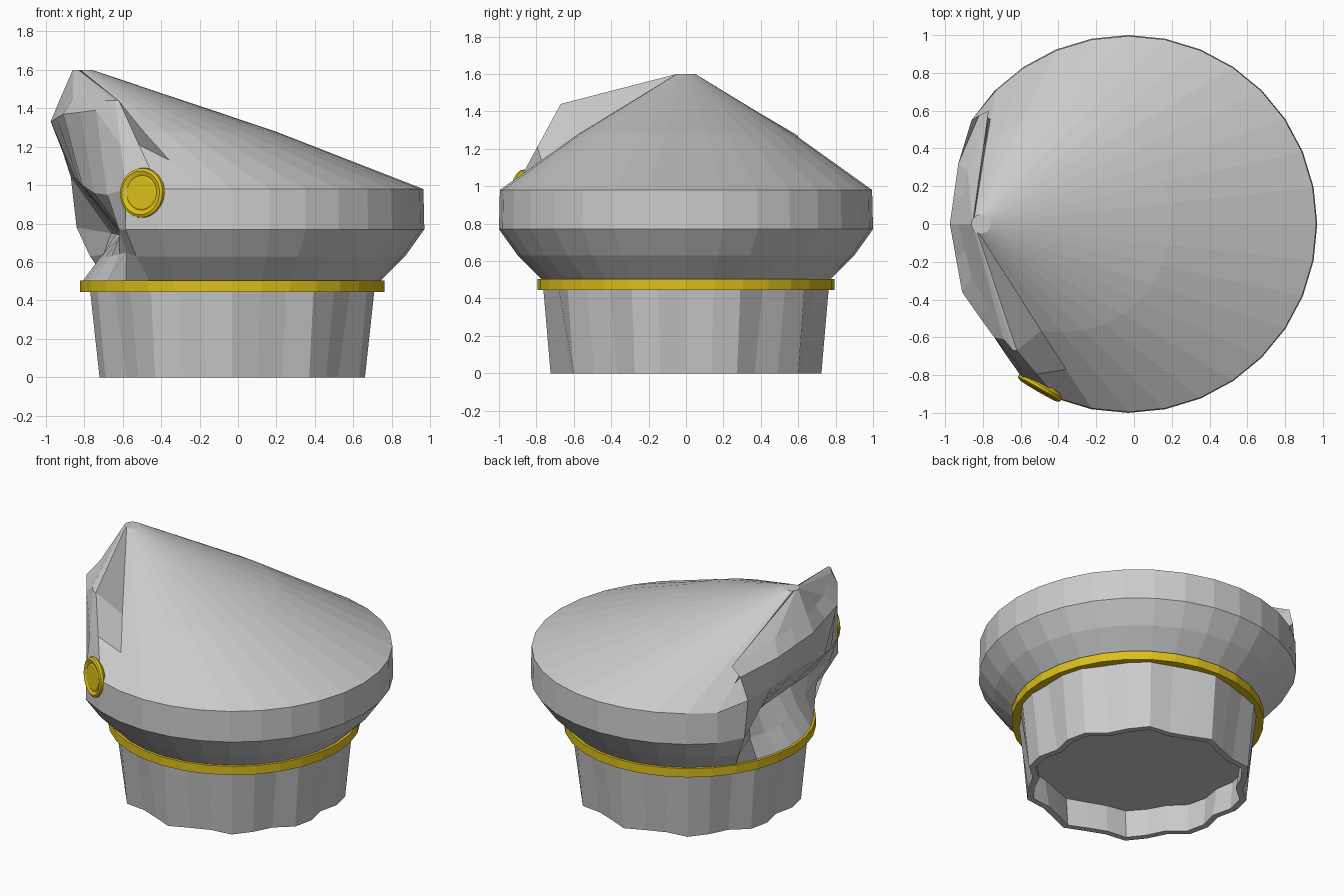
import bpy, bmesh, math
from mathutils import Vector

if "Cube" in bpy.data.objects:
    bpy.data.objects.remove(bpy.data.objects["Cube"])

N = 32
CX = -0.03

gold = bpy.data.materials.new("gold")
gold.diffuse_color = (0.72, 0.53, 0.01, 1)
gold.use_nodes = True
gold.node_tree.nodes["Principled BSDF"].inputs["Base Color"].default_value = gold.diffuse_color


def ring(cx, r, z):
    """Circle of N points; r may be a number or a function of the angle."""
    out = []
    for i in range(N):
        a = 2 * math.pi * i / N
        rad = r(a) if callable(r) else r
        out.append(Vector((cx + rad * math.cos(a), rad * math.sin(a), z)))
    return out


def loft(name, rings, cap_start=False, cap_end=False, closed=False, mat=None):
    """Skin a list of equal rings into one mesh object."""
    bm = bmesh.new()
    rows = [[bm.verts.new(p) for p in r] for r in rings]
    pairs = list(zip(rows, rows[1:]))
    if closed:
        pairs.append((rows[-1], rows[0]))
    for a, b in pairs:
        for i in range(N):
            j = (i + 1) % N
            bm.faces.new((a[i], a[j], b[j], b[i]))
    if cap_start:
        bm.faces.new(rows[0][::-1])
    if cap_end:
        bm.faces.new(rows[-1])
    bmesh.ops.recalc_face_normals(bm, faces=bm.faces)
    me = bpy.data.meshes.new(name)
    bm.to_mesh(me)
    bm.free()
    if mat:
        me.materials.append(mat)
    ob = bpy.data.objects.new(name, me)
    bpy.context.collection.objects.link(ob)
    return ob


# Crown: flared sides, rim, then a skewed cone to the raised left peak
base = ring(CX, 0.77, 0.5)
flare = ring(CX, 0.90, 0.63)
rim_low = ring(CX, 1.0, 0.77)
rim_top = ring(CX, 0.995, 0.98)
mid = ring(-0.38, 0.575, 1.28)
peak = ring(-0.81, 0.05, 1.6)

# Pinched fold on the left: per column flare, rim_low, rim_top, lip, mid
fold = {
    13: [(-.77, .52, .63), (-.84, .56, .78), (-.86, .55, 1.04), (-.82, .575, 1.2), (-.77, .60, 1.27)],
    14: [(-.70, .30, .64), (-.66, .25, .75), (-.87, .30, 1.04), (-.93, .32, 1.27), (-.88, .28, 1.37)],
    16: [(-.72, 0, .62), (-.61, 0, .74), (-.85, 0, 1.04), (-.975, 0, 1.33), (-.93, 0, 1.44)],
    18: [(-.66, -.28, .63), (-.60, -.28, .75), (-.81, -.36, 1.0), (-.91, -.36, 1.37), (-.86, -.28, 1.45)],
    19: [(-.62, -.42, .64), (-.60, -.48, .76), (-.75, -.52, .96), (-.82, -.49, 1.38), (-.77, -.44, 1.45)],
    20: [(-.58, -.60, .65), (-.62, -.68, .77), (-.68, -.69, .95), (-.74, -.60, 1.39), (-.69, -.61, 1.44)],
}
for i in (15, 17):
    fold[i] = [(Vector(a) + Vector(b)) / 2 for a, b in zip(fold[i - 1], fold[i + 1])]
mid[21] = Vector((-.64, -.67, 1.44))
mid[22] = Vector((-.62, -.67, 1.44))
lip = [a.lerp(b, 0.5) for a, b in zip(rim_top, mid)]
for i, column in fold.items():
    for row, p in zip((flare, rim_low, rim_top, lip, mid), column):
        row[i] = Vector(p)
    base[i].x -= 0.01
loft("crown", [base, flare, rim_low, rim_top, lip, mid, peak], cap_end=True)


# Head band: rippled hollow wall with a recessed ceiling
def wave(r, amp):
    return lambda a: r - amp * math.cos(10 * a)


loft("head_band", [
    ring(CX, wave(0.755, 0.012), 0.5),
    ring(CX, wave(0.692, 0.032), 0.0),
    ring(CX, wave(0.650, 0.032), 0.0),
    ring(CX, wave(0.672, 0.025), 0.2),
], cap_end=True)

# Gold trim ring
loft("trim_ring", [
    ring(CX, 0.73, 0.445), ring(CX, 0.793, 0.445),
    ring(CX, 0.793, 0.505), ring(CX, 0.73, 0.505),
], closed=True, mat=gold)

# Gold button on the front left of the rim
profile = [(0.115, -0.03), (0.131, -0.01), (0.128, 0.006), (0.114, 0.014),
           (0.098, 0.008), (0.09, 0.004), (0.082, 0.008)]
button = loft("button", [ring(0, r, z) for r, z in profile],
              cap_start=True, cap_end=True, mat=gold)
button.location = (-0.50, -0.87, 0.96)
button.rotation_euler = Vector((-0.5, -0.86, 0.05)).to_track_quat('Z', 'Y').to_euler()
